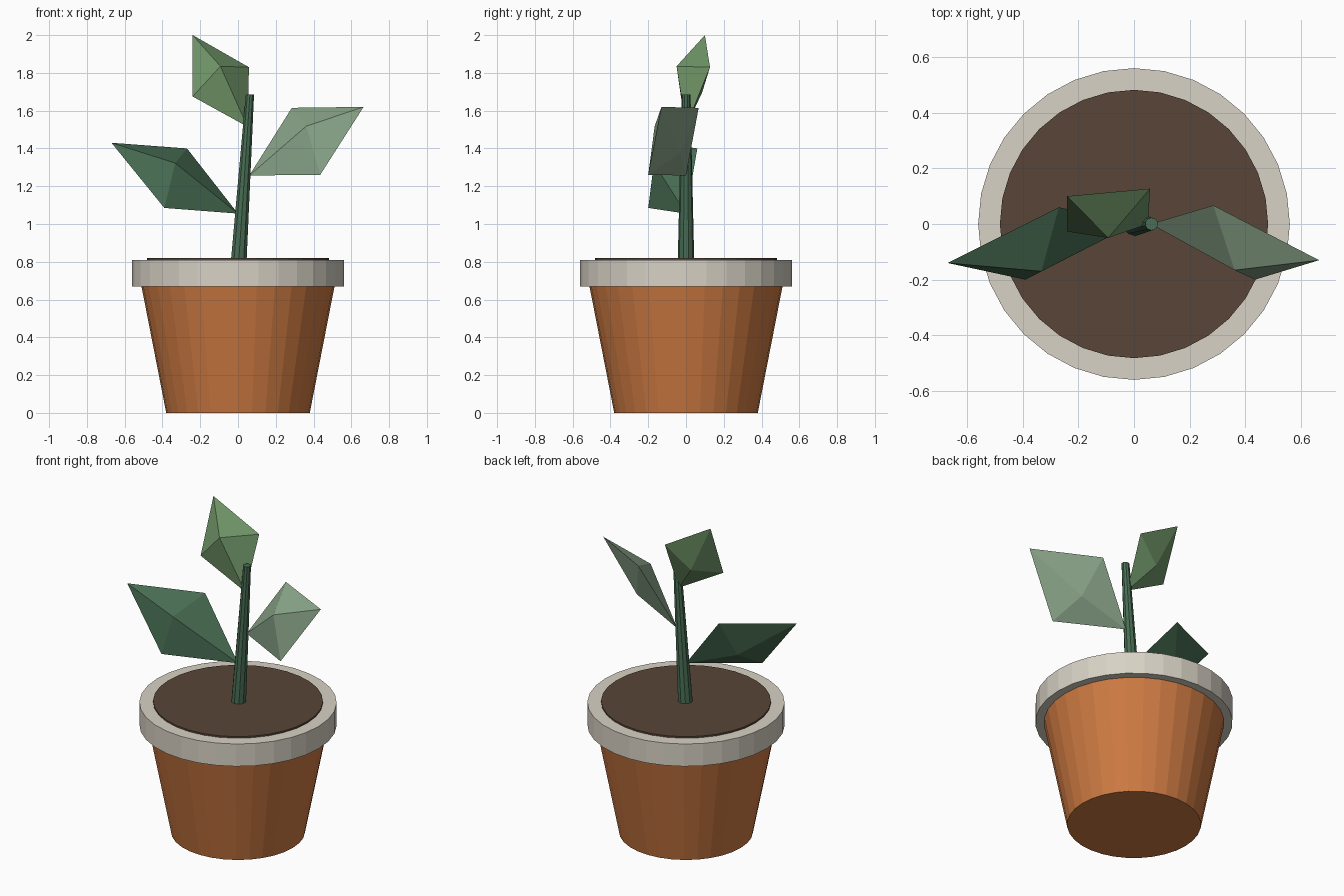
import bpy, bmesh
from mathutils import Vector, Matrix

cube = bpy.data.objects.get("Cube")
if cube:
    bpy.data.objects.remove(cube, do_unlink=True)


def material(name, r, g, b):
    """Flat material from 0-255 display values, stored as linear."""
    col = [((c / 255 + 0.055) / 1.055) ** 2.4 for c in (r, g, b)] + [1.0]
    m = bpy.data.materials.new(name)
    m.use_nodes = True
    m.diffuse_color = col
    bsdf = m.node_tree.nodes["Principled BSDF"]
    bsdf.inputs["Base Color"].default_value = col
    bsdf.inputs["Roughness"].default_value = 0.8
    return m


def finish(name, bm, mat):
    bmesh.ops.recalc_face_normals(bm, faces=bm.faces)
    mesh = bpy.data.meshes.new(name)
    bm.to_mesh(mesh)
    bm.free()
    mesh.materials.append(mat)
    obj = bpy.data.objects.new(name, mesh)
    bpy.context.collection.objects.link(obj)
    return obj


def tapered(name, mat, bottom, top, r1, r2, sides):
    """Capped cone section whose end caps stay level."""
    bm = bmesh.new()
    a, b = Vector(bottom), Vector(top)
    bmesh.ops.create_cone(bm, cap_ends=True, segments=sides,
                          radius1=r1, radius2=r2, depth=b.z - a.z)
    mid = (a + b) / 2
    shear = Matrix.Identity(4)
    shear[0][2] = (b.x - a.x) / (b.z - a.z)
    shear[1][2] = (b.y - a.y) / (b.z - a.z)
    bm.transform(Matrix.Translation(mid) @ shear)
    return finish(name, bm, mat)


def leaf(name, mat, base, side_a, tip, side_b):
    """Four-cornered blade, raised at the front and slightly at the back."""
    bm = bmesh.new()
    corners = [Vector(p) for p in (base, side_a, tip, side_b)]
    mid = sum(corners, Vector()) / 4
    ring = [bm.verts.new(p) for p in corners]
    for offset in ((0, -0.10, 0.08), (0, 0.035, -0.06)):
        peak = bm.verts.new(mid + Vector(offset))
        for i in range(4):
            bm.faces.new((ring[i], ring[(i + 1) % 4], peak))
    return finish(name, bm, mat)


terracotta = material("terracotta", 205, 122, 66)
stone = material("pale stone", 216, 210, 197)
earth = material("dark earth", 88, 69, 56)
deep_green = material("deep green", 72, 109, 83)
mid_green = material("fresh green", 112, 150, 104)
pale_green = material("pale green", 138, 165, 137)

# Pot, rim and soil
tapered("pot", terracotta, (0, 0, 0), (0, 0, 0.68), 0.38, 0.513, 32)
tapered("rim", stone, (0, 0, 0.67), (0, 0, 0.81), 0.56, 0.56, 32)
tapered("soil", earth, (0, 0, 0.78), (0, 0, 0.82), 0.482, 0.482, 32)

# Leaning stem
tapered("stem", deep_green, (0.003, 0, 0.79), (0.063, 0, 1.685), 0.044, 0.023, 10)

# Leaves
leaf("lower_leaf", deep_green, (0, 0, 1.055), (-0.39, -0.2, 1.085),
     (-0.67, -0.14, 1.43), (-0.27, 0.06, 1.4))
leaf("middle_leaf", pale_green, (0.06, 0, 1.257), (0.435, -0.2, 1.26),
     (0.665, -0.13, 1.62), (0.285, 0.067, 1.615))
leaf("top_leaf", mid_green, (0.05, 0, 1.515), (-0.24, -0.027, 1.675),
     (-0.24, 0.1, 2.0), (0.058, 0.127, 1.83))
